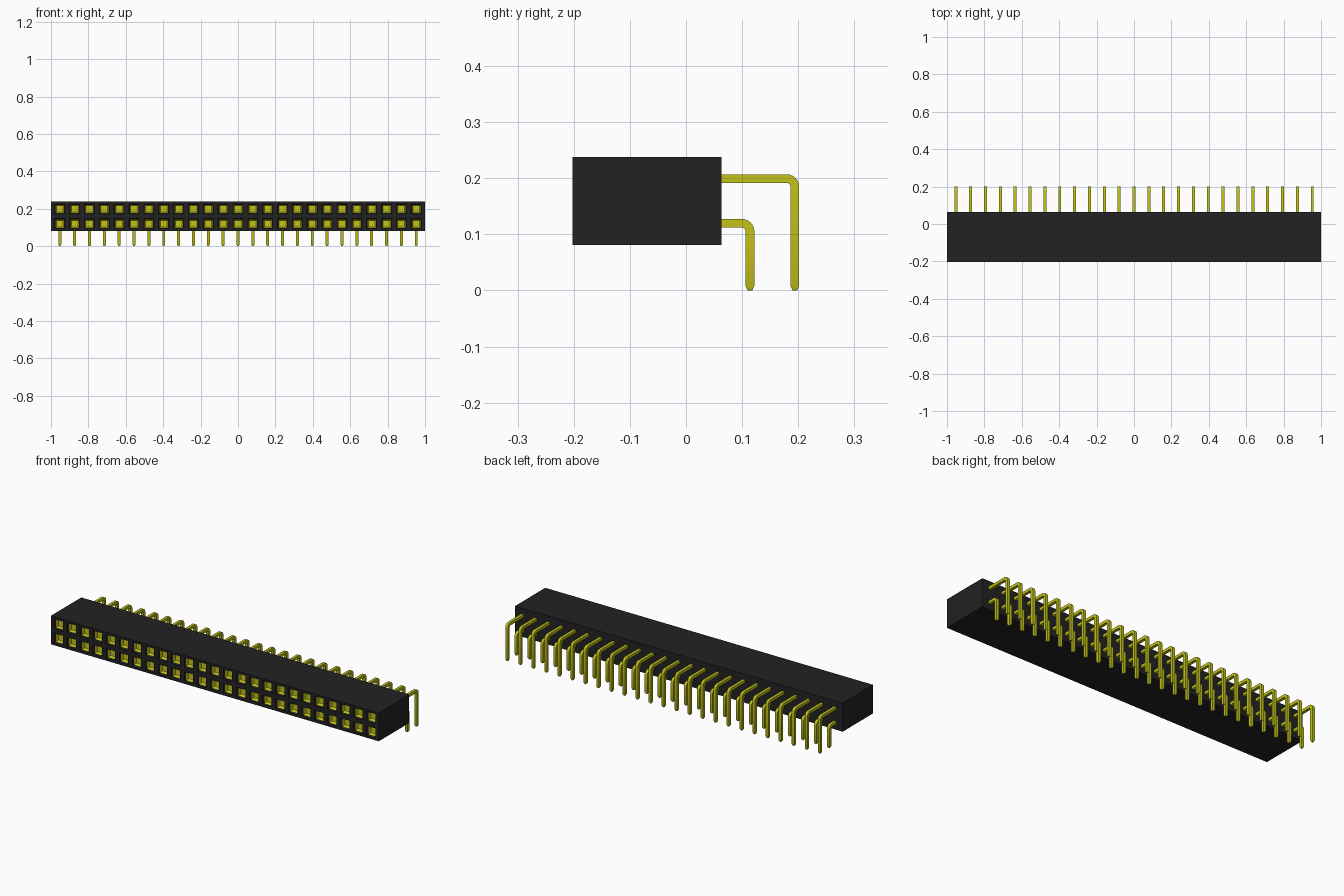
import bpy, bmesh, math

if "Cube" in bpy.data.objects:
    bpy.data.objects.remove(bpy.data.objects["Cube"])

COLUMNS, PITCH = 25, 0.0794
FRONT, BACK = -0.202, 0.063
BOTTOM, TOP = 0.081, 0.238
MID = (BOTTOM + TOP) / 2
HALF = 0.0078


def material(name, rgb):
    mat = bpy.data.materials.new(name)
    mat.use_nodes = True
    color = (*rgb, 1)
    mat.diffuse_color = color
    mat.node_tree.nodes["Principled BSDF"].inputs["Base Color"].default_value = color
    return mat


black = material("black plastic", (0.016, 0.016, 0.016))
yellow = material("yellow metal", (0.55, 0.55, 0.01))


def add_object(name, bm, mats):
    mesh = bpy.data.meshes.new(name)
    bm.to_mesh(mesh)
    bm.free()
    for mat in mats:
        mesh.materials.append(mat)
    obj = bpy.data.objects.new(name, mesh)
    bpy.context.collection.objects.link(obj)
    return obj


# Housing: front grid with one cell per socket, extended back into a box
bm = bmesh.new()
xs = [(i - COLUMNS / 2) * PITCH for i in range(COLUMNS + 1)]
grid = [[bm.verts.new((x, FRONT, z)) for x in xs] for z in (BOTTOM, MID, TOP)]
cells = [bm.faces.new((grid[r][c], grid[r][c + 1], grid[r + 1][c + 1], grid[r + 1][c]))
         for r in range(2) for c in range(COLUMNS)]
rim = [e for e in bm.edges if e.is_boundary]
extruded = bmesh.ops.extrude_edge_only(bm, edges=rim)["geom"]
for v in extruded:
    if isinstance(v, bmesh.types.BMVert):
        v.co.y = BACK
bmesh.ops.contextual_create(bm, geom=[e for e in extruded if isinstance(e, bmesh.types.BMEdge)])
bmesh.ops.recalc_face_normals(bm, faces=bm.faces[:])
bmesh.ops.inset_individual(bm, faces=cells, thickness=0.018, depth=0)

# End walls are slightly thicker than the gaps between sockets
limit = COLUMNS * PITCH / 2 - 0.001
for v in bm.verts:
    if abs(v.co.x) > limit:
        v.co.x = math.copysign(1, v.co.x)

# Socket openings: black lead-in, then a yellow contact funnel
bmesh.ops.inset_individual(bm, faces=cells, thickness=0.006, depth=-0.010)
for face in cells:
    face.material_index = 1
bmesh.ops.inset_individual(bm, faces=cells, thickness=0.007, depth=-0.015)
add_object("housing", bm, (black, yellow))


# Bent square pins with a tapered tip, repeated along the housing
def pin_row(name, row_z, end_y):
    radius, steps = 0.0145, 6
    path = [(BACK - 0.008, row_z, 0, HALF)]
    for i in range(steps + 1):
        a = math.pi / 2 * i / steps
        path.append((end_y - radius + radius * math.sin(a),
                     row_z - radius + radius * math.cos(a), a, HALF))
    path += [(end_y, 0.008, math.pi / 2, HALF), (end_y, 0, math.pi / 2, HALF / 2)]
    bm = bmesh.new()
    rings = []
    for y, z, a, h in path:
        rings.append([bm.verts.new((sx * h, y + sn * h * math.sin(a), z + sn * h * math.cos(a)))
                      for sx, sn in ((-1, -1), (1, -1), (1, 1), (-1, 1))])
    for p, q in zip(rings, rings[1:]):
        for i in range(4):
            j = (i + 1) % 4
            bm.faces.new((p[i], p[j], q[j], q[i]))
    bm.faces.new(rings[0])
    bm.faces.new(rings[-1])
    bmesh.ops.recalc_face_normals(bm, faces=bm.faces[:])
    obj = add_object(name, bm, (yellow,))
    obj.location.x = -(COLUMNS - 1) / 2 * PITCH
    bpy.ops.object.select_all(action="DESELECT")
    obj.select_set(True)
    bpy.context.view_layer.objects.active = obj
    bpy.ops.object.shade_smooth_by_angle(angle=math.radians(30))
    array = obj.modifiers.new("repeat", "ARRAY")
    array.count = COLUMNS
    array.use_relative_offset = False
    array.use_constant_offset = True
    array.constant_offset_displace = (PITCH, 0, 0)


pin_row("upper_pins", MID + PITCH / 2, 0.194)
pin_row("lower_pins", MID - PITCH / 2, 0.114)
